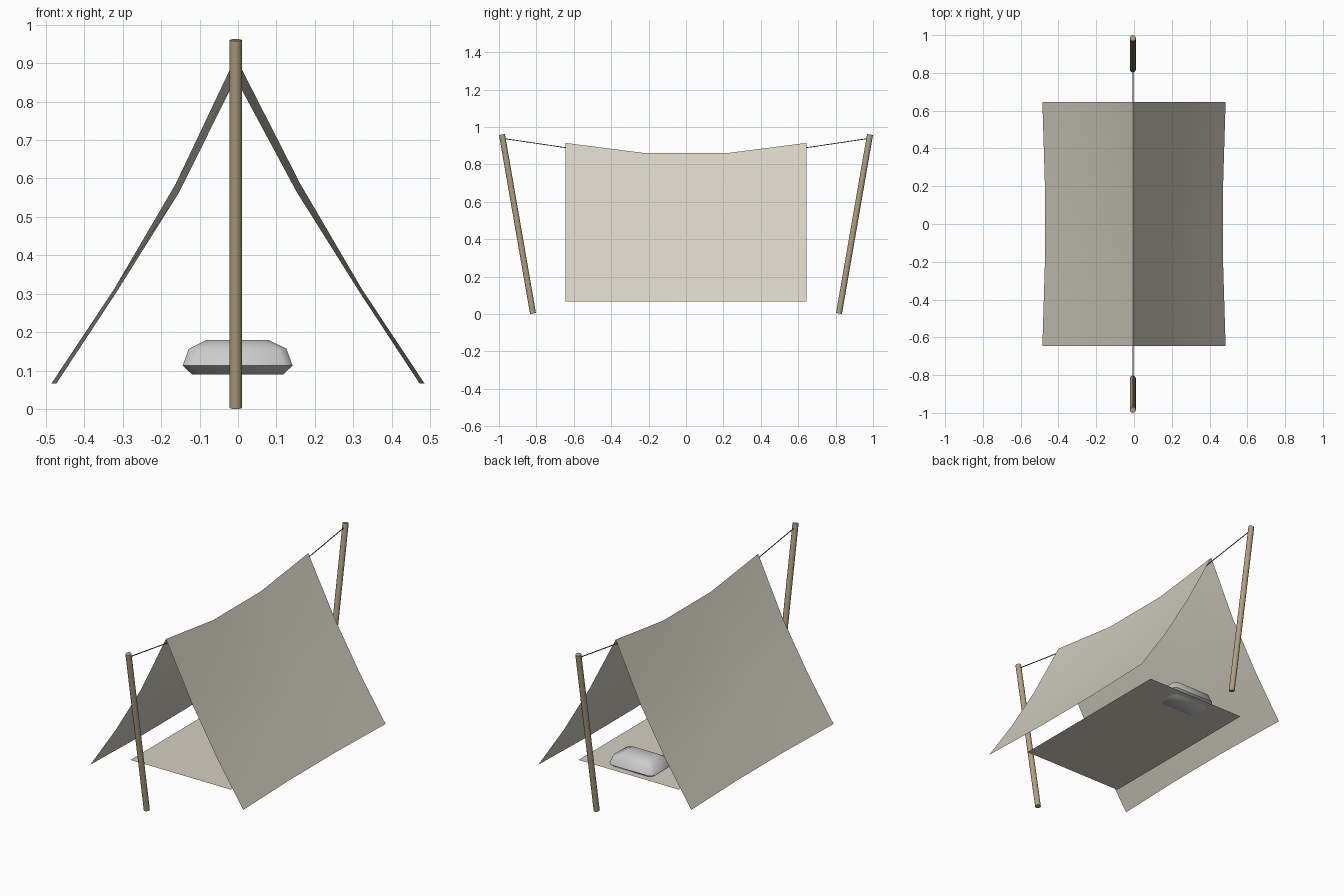
import bpy, math
from mathutils import Vector

if "Cube" in bpy.data.objects:
    bpy.data.objects.remove(bpy.data.objects["Cube"])

RIDGE_X = -0.006  # poles, ropes and ridge share this line


def material(name, rgb):
    m = bpy.data.materials.new(name)
    m.diffuse_color = (*rgb, 1)
    m.use_nodes = True
    m.node_tree.nodes["Principled BSDF"].inputs["Base Color"].default_value = m.diffuse_color
    return m


CANVAS = material("canvas", (0.66, 0.63, 0.54))
WOOD = material("wood", (0.43, 0.35, 0.22))
CORD = material("cord", (0.12, 0.11, 0.09))


def add_mesh(name, verts, faces, mat=None, angle=None):
    me = bpy.data.meshes.new(name)
    me.from_pydata(verts, [], faces)
    if mat:
        me.materials.append(mat)
    if angle:
        me.shade_smooth()
        me.set_sharp_from_angle(angle=math.radians(angle))
    ob = bpy.data.objects.new(name, me)
    bpy.context.collection.objects.link(ob)
    return ob


def rod(name, a, b, radius, sides, mat):
    a, b = Vector(a), Vector(b)
    rot = (b - a).to_track_quat('Z', 'Y')
    verts = []
    for p in (a, b):
        for i in range(sides):
            t = 2 * math.pi * i / sides
            verts.append(p + rot @ Vector((radius * math.cos(t), radius * math.sin(t), 0)))
    faces = [(i, (i + 1) % sides, sides + (i + 1) % sides, sides + i) for i in range(sides)]
    faces += [tuple(reversed(range(sides))), tuple(range(sides, 2 * sides))]
    return add_mesh(name, verts, faces, mat, 50)


# Sagging tarp: half sections (x, z) at the ends and in the middle
end = [(0, 0.915), (0.162, 0.586), (0.323, 0.311), (0.485, 0.067)]
mid = [(0, 0.86), (0.152, 0.566), (0.315, 0.306), (0.472, 0.067)]
verts = []
for y, half in ((-0.645, end), (-0.215, mid), (0.215, mid), (0.645, end)):
    verts += [(-x, y, z) for x, z in half[:0:-1]]
    verts.append((RIDGE_X, y, half[0][1]))
    verts += [(x, y, z) for x, z in half[1:]]
faces = [(r * 7 + c, r * 7 + c + 1, r * 7 + c + 8, r * 7 + c + 7)
         for r in range(3) for c in range(6)]
add_mesh("tarp", verts, faces, CANVAS, 30)

# Ground sheet
hx, hy, z = 0.318, 0.52, 0.091
add_mesh("ground_sheet", [(-hx, -hy, z), (hx, -hy, z), (hx, hy, z), (-hx, hy, z)],
         [(0, 1, 2, 3)], CANVAS)

# Leaning poles and the ropes that tie the ridge to them
for side, s in (("front", -1), ("back", 1)):
    rod(side + "_pole", (RIDGE_X, s * 0.818, 0.003), (RIDGE_X, s * 0.984, 0.960),
        0.016, 12, WOOD)
    rod(side + "_rope", (RIDGE_X, s * 0.585, 0.881), (RIDGE_X, s * 0.978, 0.939),
        0.0025, 6, CORD)

# Pillow: stacked rectangles with cut corners (half width, half depth, z)
rings = [(0.118, 0.066, 0.09), (0.143, 0.092, 0.113),
         (0.127, 0.080, 0.157), (0.080, 0.042, 0.18)]
verts = []
for hx, hy, z in rings:
    c = 0.022
    outline = [(hx - c, -hy), (hx, -hy + c), (hx, hy - c), (hx - c, hy),
               (c - hx, hy), (-hx, hy - c), (-hx, c - hy), (c - hx, -hy)]
    verts += [(x - 0.001, y + 0.42, z) for x, y in outline]
faces = [(r * 8 + i, r * 8 + (i + 1) % 8, r * 8 + 8 + (i + 1) % 8, r * 8 + 8 + i)
         for r in range(3) for i in range(8)]
faces += [tuple(range(7, -1, -1)), tuple(range(24, 32))]
add_mesh("pillow", verts, faces, None, 60)
